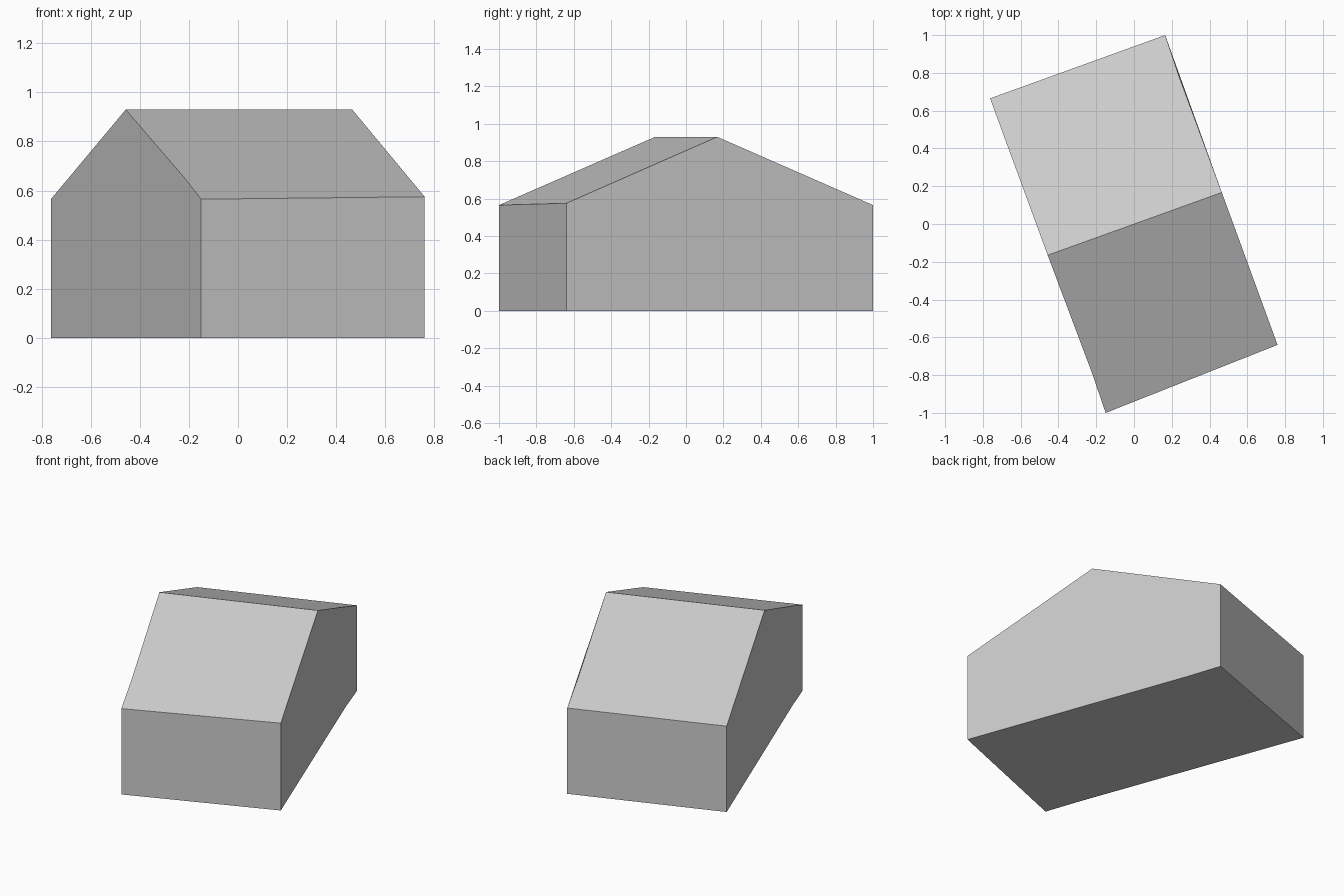
import bpy
import bmesh
from mathutils import Vector

cube = bpy.data.objects.get("Cube")
if cube:
    bpy.data.objects.remove(cube, do_unlink=True)

# Plain grey for the whole block
grey = bpy.data.materials.new("plain grey")
grey.use_nodes = True
colour = (0.6, 0.6, 0.6, 1)
grey.diffuse_color = colour
grey.node_tree.nodes["Principled BSDF"].inputs["Base Color"].default_value = colour


def gable(front, ridge, back, bend):
    """Gable outline: ground points first, then up over the roof; bend is a slight kink in the wall."""
    eave, far = (back, front) if bend.y > 0 else (front, back)
    t = (bend.y - eave.y) / (ridge.y - eave.y)
    height = eave.z + t * (ridge.z - eave.z)
    ground = [Vector((p.x, p.y, 0)) for p in (front, bend, back)]
    top = Vector((bend.x, bend.y, height))
    roof = [back, top, ridge, front] if bend.y > 0 else [back, ridge, top, front]
    return ground + roof


right_gable = gable(Vector((0.76, -0.64, 0.575)), Vector((0.465, 0.167, 0.93)),
                    Vector((0.165, 1.0, 0.565)), Vector((0.24, 0.775, 0)))
left_gable = gable(Vector((-0.15, -1.0, 0.565)), Vector((-0.457, -0.165, 0.93)),
                   Vector((-0.762, 0.665, 0.565)), Vector((-0.222, -0.79, 0)))

# Gable walls, then the faces that join them
bm = bmesh.new()
right = [bm.verts.new(p) for p in right_gable]
left = [bm.verts.new(p) for p in left_gable]
r_front, r_bend, r_back, r_eave, r_top, r_ridge, r_front_eave = right
l_front, l_bend, l_back, l_eave, l_ridge, l_top, l_front_eave = left

bm.faces.new(right)
bm.faces.new(left[::-1])
bm.faces.new((r_front, r_front_eave, l_front_eave, l_front))            # front wall
bm.faces.new((r_back, l_back, l_eave, r_eave))                          # back wall
bm.faces.new((r_front_eave, r_ridge, l_ridge, l_top, l_front_eave))     # front roof
bm.faces.new((r_ridge, r_top, r_eave, l_eave, l_ridge))                 # back roof
bm.faces.new((r_front, l_front, l_bend, l_back, r_back, r_bend))        # floor
bmesh.ops.recalc_face_normals(bm, faces=bm.faces)

mesh = bpy.data.meshes.new("gabled_building")
bm.to_mesh(mesh)
bm.free()
mesh.materials.append(grey)
building = bpy.data.objects.new("gabled_building", mesh)
bpy.context.collection.objects.link(building)
